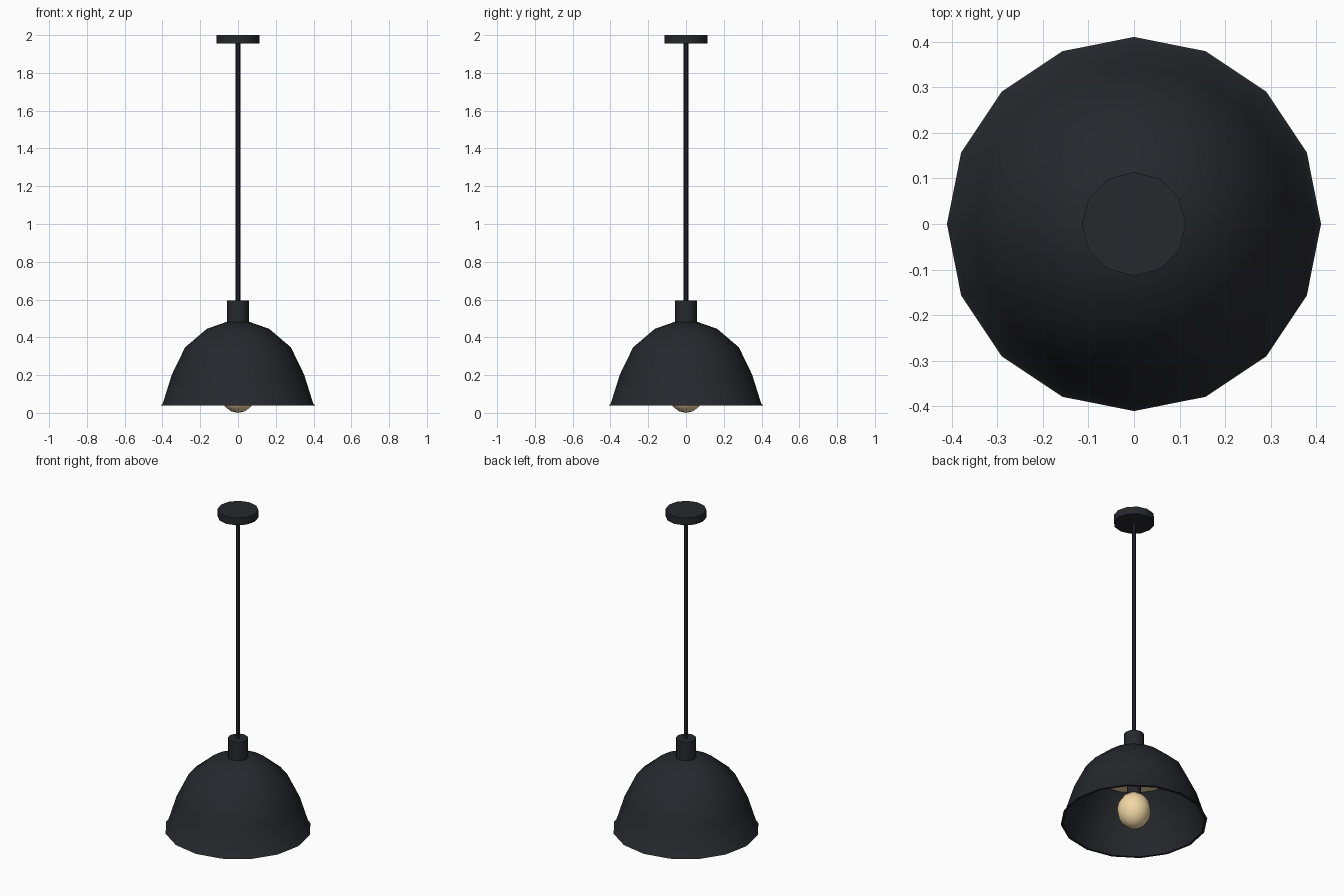
import bpy, bmesh, math

if "Cube" in bpy.data.objects:
    bpy.data.objects.remove(bpy.data.objects["Cube"])


def material(name, rgb):
    m = bpy.data.materials.new(name)
    m.diffuse_color = (*rgb, 1)
    m.use_nodes = True
    m.node_tree.nodes["Principled BSDF"].inputs["Base Color"].default_value = m.diffuse_color
    return m


black = material("dark_metal", (0.02, 0.021, 0.026))
warm = material("warm_glow", (0.88, 0.68, 0.38))


def lathe(name, profile, sides, mat, angle=40):
    """Revolve (radius, z) points around z; radius 0 closes to a pole."""
    bm = bmesh.new()
    rings = []
    for r, z in profile:
        if r == 0:
            rings.append([bm.verts.new((0, 0, z))] * sides)
        else:
            rings.append([bm.verts.new((r * math.cos(math.tau * i / sides),
                                        r * math.sin(math.tau * i / sides), z))
                          for i in range(sides)])
    for a, b in zip(rings, rings[1:]):
        for i in range(sides):
            j = (i + 1) % sides
            quad = list(dict.fromkeys((a[i], a[j], b[j], b[i])))
            bm.faces.new(quad)
    bmesh.ops.recalc_face_normals(bm, faces=bm.faces)
    mesh = bpy.data.meshes.new(name)
    bm.to_mesh(mesh)
    bm.free()
    mesh.materials.append(mat)
    ob = bpy.data.objects.new(name, mesh)
    bpy.context.collection.objects.link(ob)
    bpy.context.view_layer.objects.active = ob
    bpy.ops.object.select_all(action='DESELECT')
    ob.select_set(True)
    bpy.ops.object.shade_smooth_by_angle(angle=math.radians(angle))
    return ob


def cylinder(name, r, z0, z1, sides, mat):
    return lathe(name, [(0, z0), (r, z0), (r, z1), (0, z1)], sides, mat)


# Ceiling plate, hanging rod and lamp holder
cylinder("ceiling_plate", 0.114, 1.955, 2.0, 12, black)
cylinder("hanging_rod", 0.0125, 0.58, 1.96, 8, black)
cylinder("lamp_holder", 0.057, 0.47, 0.595, 12, black)

# Domed shade, open below, with a thin inner wall
lathe("shade", [(0, 0.48), (0.065, 0.48), (0.165, 0.445), (0.28, 0.347),
                (0.35, 0.203), (0.398, 0.05), (0.41, 0.038),
                (0.396, 0.038), (0.34, 0.2), (0.272, 0.34),
                (0.16, 0.435), (0.06, 0.468), (0, 0.468)], 16, black, 45)

# Warm reflector disc inside the dome
cylinder("reflector_disc", 0.24, 0.36, 0.37, 16, warm)

# Bulb neck and bulb
cylinder("bulb_neck", 0.04, 0.19, 0.365, 12, black)
rings = 8
lathe("bulb", [(0.095 * math.sin(math.pi * i / rings) if 0 < i < rings else 0,
                0.108 - 0.108 * math.cos(math.pi * i / rings))
               for i in range(rings + 1)], 12, warm, 50)
